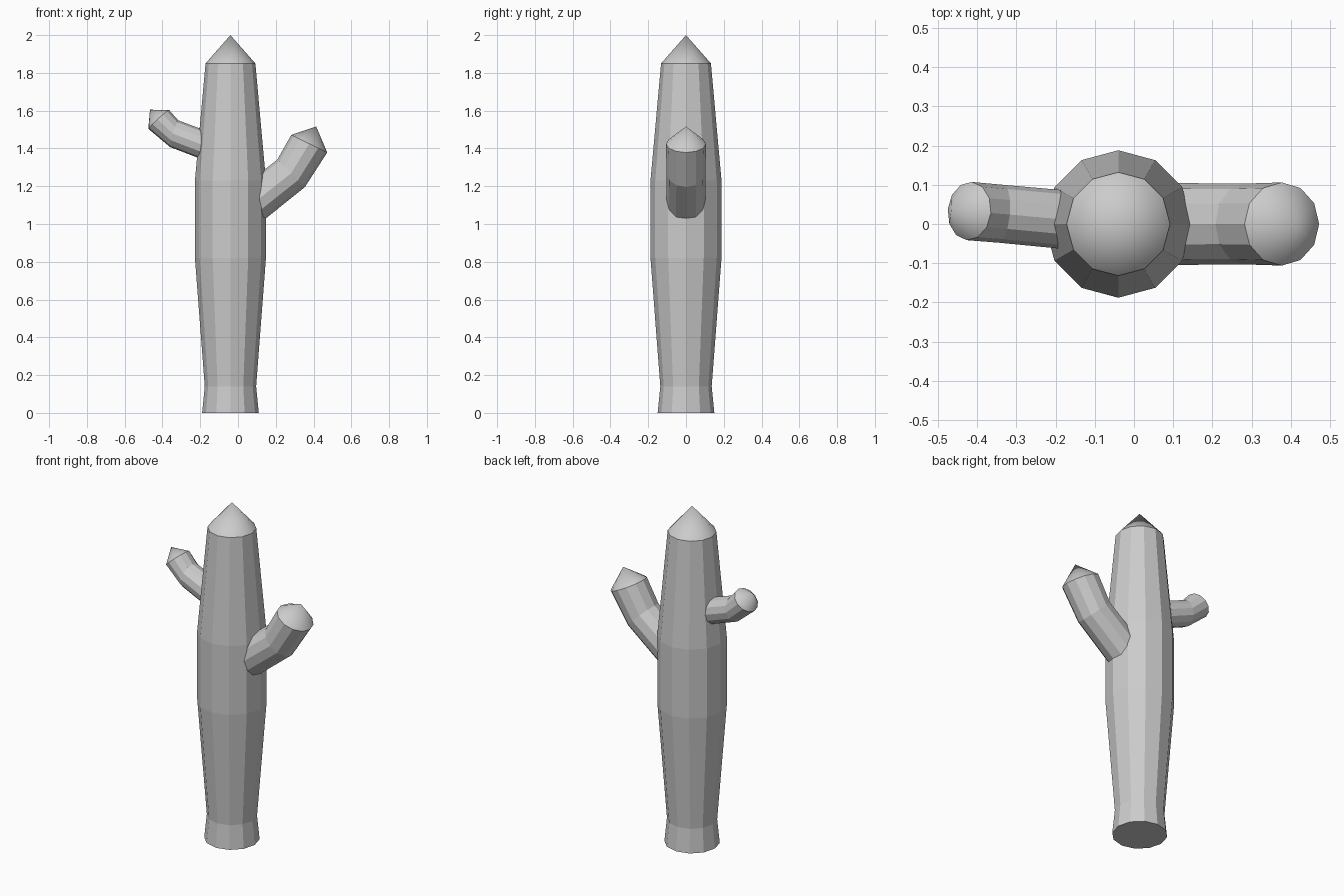
import bpy, bmesh, math
from mathutils import Vector

if "Cube" in bpy.data.objects:
    bpy.data.objects.remove(bpy.data.objects["Cube"])

SIDES = 12


def tube(name, rings, tip):
    """Flat-sided tube through (centre, normal, radius) rings, ending in a smooth cone."""
    bm = bmesh.new()
    loops = []
    for centre, normal, radius in rings:
        n = Vector(normal).normalized()
        v = n.cross(Vector((1, 0, 0)) if abs(n.z) > 0.99 else Vector((0, 0, 1))).normalized()
        u = v.cross(n)
        loops.append([bm.verts.new(Vector(centre) + radius * (math.cos(a) * u + math.sin(a) * v))
                      for a in (2 * math.pi * i / SIDES for i in range(SIDES))])
    for low, high in zip(loops, loops[1:]):
        for i in range(SIDES):
            j = (i + 1) % SIDES
            bm.faces.new((low[i], low[j], high[j], high[i]))
    bm.faces.new(loops[0][::-1])
    apex = bm.verts.new(tip)
    for i in range(SIDES):
        bm.faces.new((loops[-1][i], loops[-1][(i + 1) % SIDES], apex)).smooth = True
    bmesh.ops.recalc_face_normals(bm, faces=bm.faces)
    # crisp edge where the cone meets the sides
    for i in range(SIDES):
        bm.edges.get((loops[-1][i], loops[-1][(i + 1) % SIDES])).smooth = False
    mesh = bpy.data.meshes.new(name)
    bm.to_mesh(mesh)
    bm.free()
    obj = bpy.data.objects.new(name, mesh)
    bpy.context.collection.objects.link(obj)
    return obj


# Trunk: bulging column with a pointed top
X = -0.04
profile = [(0, 0.15), (0.14, 0.136), (0.82, 0.188), (1.23, 0.188), (1.85, 0.132)]
tube("cactus_trunk", [((X, 0, z), (0, 0, 1), r) for z, r in profile], (X, 0, 2.0))

# Thick right arm
tube("right_arm", [
    ((0.03, 0, 1.07), (0.785, 0, 0.62), 0.105),
    ((0.281, 0, 1.268), (0.70, 0, 0.71), 0.103),
    ((0.377, 0, 1.425), (0.44, 0, 0.90), 0.106),
], (0.414, 0, 1.516))

# Thin left arm, turned slightly backwards
tube("left_arm", [
    ((-0.10, 0.004, 1.388), (-0.93, 0.085, 0.36), 0.075),
    ((-0.338, 0.026, 1.478), (-0.95, 0.085, 0.29), 0.074),
    ((-0.42, 0.033, 1.554), (-0.67, 0.06, 0.74), 0.0745),
], (-0.466, 0.037, 1.605))
